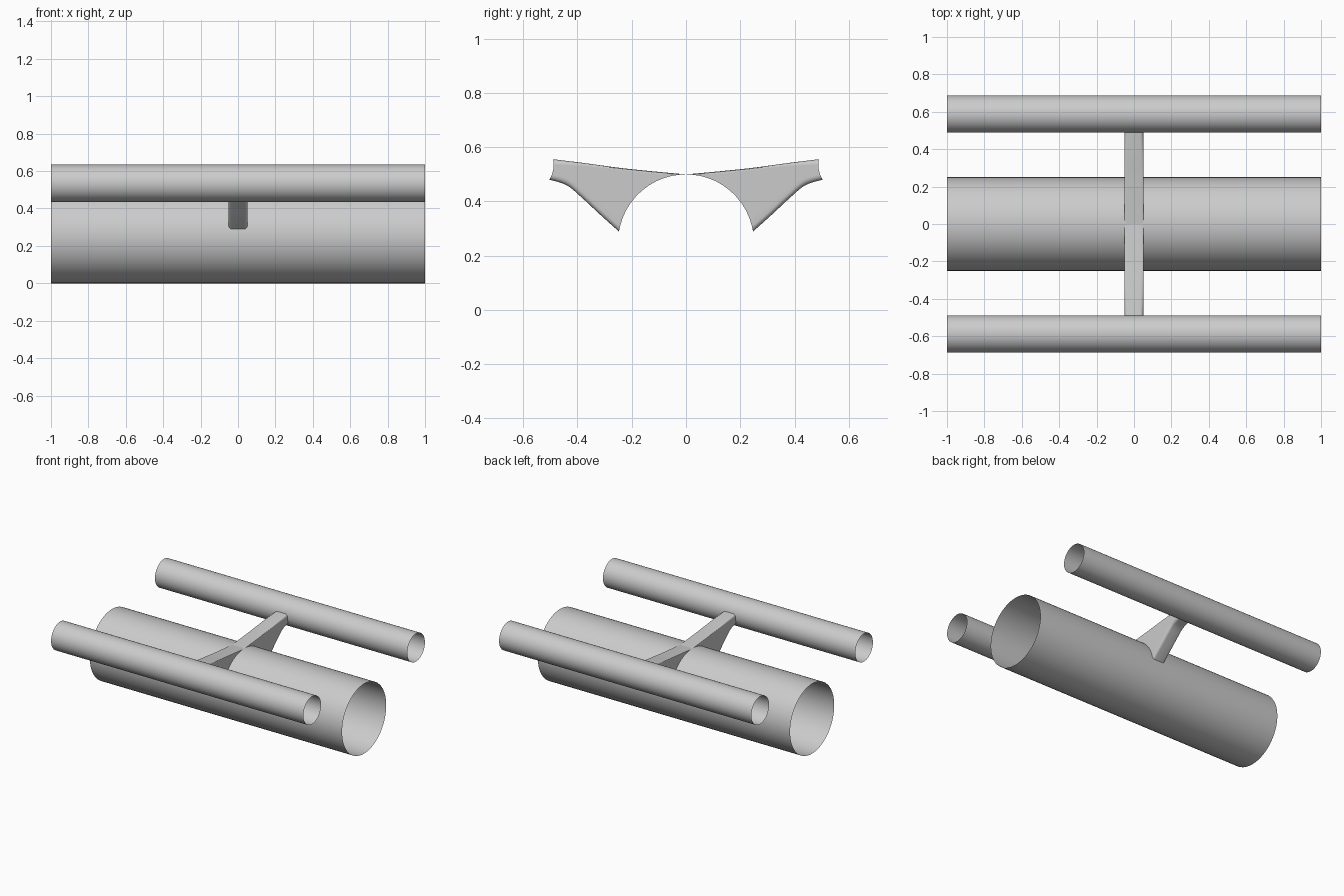
import bpy, bmesh, math
from mathutils import Vector

cube = bpy.data.objects.get("Cube")
if cube:
    bpy.data.objects.remove(cube, do_unlink=True)

grey = bpy.data.materials.new("plain_grey")
grey.use_nodes = True
colour = (0.6, 0.6, 0.6, 1)
grey.diffuse_color = colour
grey.node_tree.nodes["Principled BSDF"].inputs["Base Color"].default_value = colour

BODY_R, BODY_Z = 0.25, 0.25
POD_R, POD_Y, POD_Z = 0.1, 0.588, 0.535
HALF_WIDTH, ROUND = 0.05, 0.018


def finish(obj, angle):
    obj.data.materials.append(grey)
    bpy.ops.object.select_all(action='DESELECT')
    obj.select_set(True)
    bpy.context.view_layer.objects.active = obj
    bpy.ops.object.shade_smooth_by_angle(angle=math.radians(angle))


def tube(name, radius, y, z):
    # open-ended tube along x
    bpy.ops.mesh.primitive_cylinder_add(
        vertices=64, radius=radius, depth=2, end_fill_type='NOTHING',
        location=(0, y, z), rotation=(0, math.pi / 2, 0))
    obj = bpy.context.object
    obj.name = name
    bpy.ops.object.transform_apply(location=True, rotation=True)
    finish(obj, 40)


def along(points, t):
    # Catmull-Rom curve through evenly spaced points, in (y, z)
    n = len(points) - 1
    i = min(int(t * n), n - 1)
    s = t * n - i
    p = [Vector(points[max(0, min(n, i + k))]) for k in (-1, 0, 1, 2)]
    return 0.5 * (2 * p[1] + (p[2] - p[0]) * s
                  + (2 * p[0] - 5 * p[1] + 4 * p[2] - p[3]) * s ** 2
                  + (3 * p[1] - p[0] - 3 * p[2] + p[3]) * s ** 3)


def arc(cy, cz, radius, start, end, t):
    a = math.radians(start + (end - start) * t)
    return Vector((cy + radius * math.cos(a), cz + radius * math.sin(a)))


# Strut outline: upper edge, lower edge, and the two ends that hug the tubes
def inner(f):
    return arc(0, BODY_Z, BODY_R, 90, 9, f)


def outer(f):
    return arc(POD_Y, POD_Z, POD_R, 168, 213, f)


TOP = [inner(0), (0.12, 0.511), (0.245, 0.524), (0.37, 0.541), outer(0)]
BOTTOM = [inner(1), (0.315, 0.35), (0.385, 0.415), (0.44, 0.46), outer(1)]


def surface(u, f):
    # blend the four outline curves into one patch
    ruled = along(TOP, u).lerp(along(BOTTOM, u), f)
    ends = inner(f).lerp(outer(f), u)
    corners = inner(0).lerp(outer(0), u).lerp(inner(1).lerp(outer(1), u), f)
    return ruled + ends - corners


def section(u):
    # rounded rectangle as (x, fraction down the strut)
    r = ROUND / (along(TOP, u) - along(BOTTOM, u)).length
    side = []
    for k in range(6):
        a = math.pi / 2 * k / 5
        side.append((HALF_WIDTH - ROUND * (1 - math.sin(a)), r * (1 - math.cos(a))))
    walls = [(HALF_WIDTH, r + (1 - 2 * r) * k / 10) for k in range(1, 10)]
    half = side + walls + [(x, 1 - f) for x, f in reversed(side)]
    return half + [(-x, f) for x, f in reversed(half)]


def strut(name, sign):
    bm = bmesh.new()
    rings = []
    for i in range(33):
        u = i / 32
        ring = []
        for x, f in section(u):
            y, z = surface(u, f)
            ring.append(bm.verts.new((x, sign * y, z)))
        rings.append(ring)
    for a, b in zip(rings, rings[1:]):
        for j in range(len(a)):
            k = (j + 1) % len(a)
            bm.faces.new((a[j], a[k], b[k], b[j]))
    bmesh.ops.recalc_face_normals(bm, faces=bm.faces)
    mesh = bpy.data.meshes.new(name)
    bm.to_mesh(mesh)
    bm.free()
    obj = bpy.data.objects.new(name, mesh)
    bpy.context.collection.objects.link(obj)
    finish(obj, 40)


tube("main_tube", BODY_R, 0, BODY_Z)
for side, sign in (("front", -1), ("back", 1)):
    tube(side + "_side_tube", POD_R, sign * POD_Y, POD_Z)
    strut(side + "_strut", sign)
